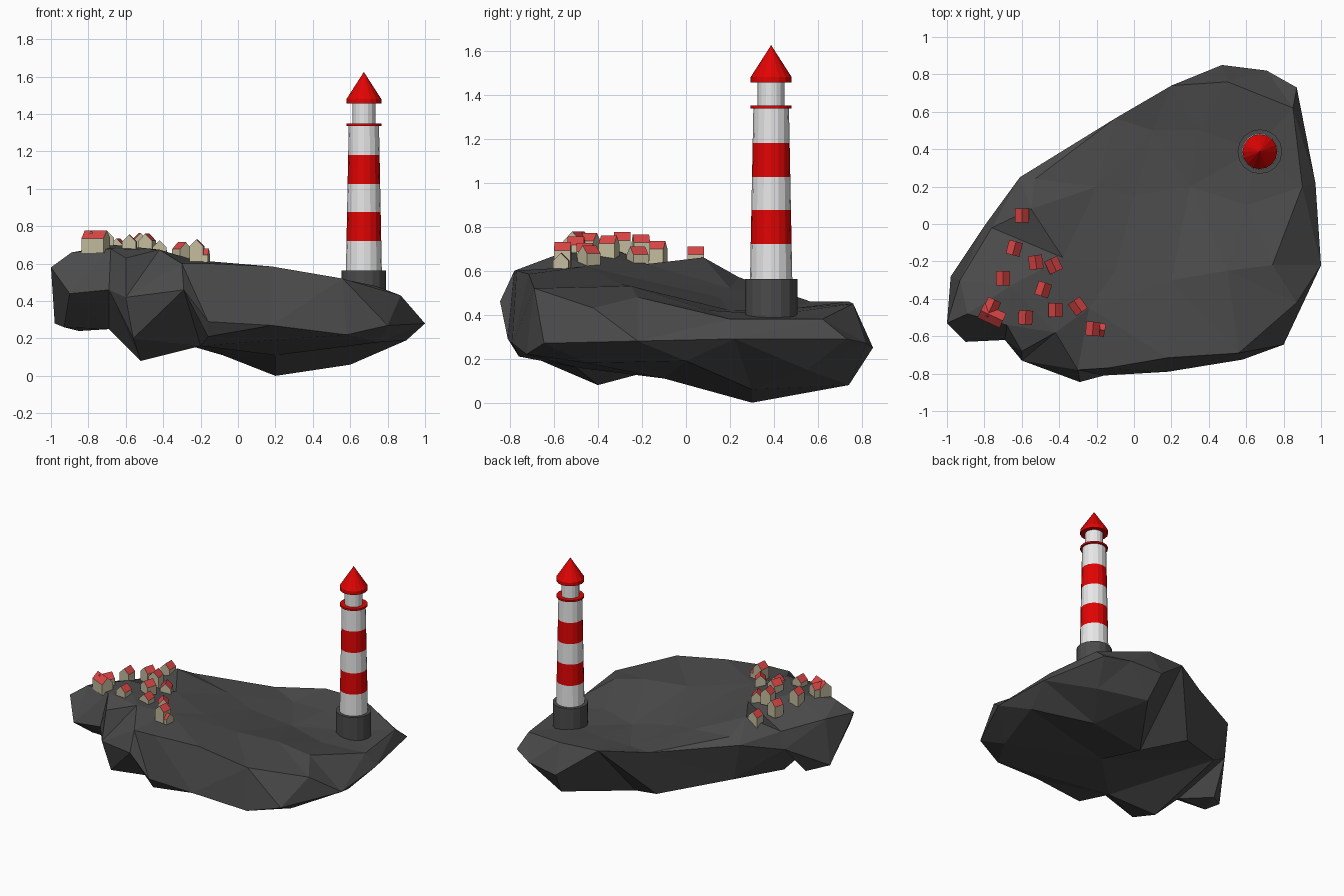
import bpy
import bmesh
from math import radians
from mathutils import Matrix, Vector
from mathutils.geometry import delaunay_2d_cdt

default_cube = bpy.data.objects.get("Cube")
if default_cube:
    bpy.data.objects.remove(default_cube)


def make_material(name, red, green, blue):
    material = bpy.data.materials.new(name)
    material.use_nodes = True
    material.diffuse_color = (red, green, blue, 1)
    shader = next(n for n in material.node_tree.nodes if n.type == "BSDF_PRINCIPLED")
    shader.inputs["Base Color"].default_value = (red, green, blue, 1)
    return material


rock_grey = make_material("rock grey", .07, .07, .07)
tower_white = make_material("tower white", .8, .8, .8)
tower_red = make_material("tower red", .75, .001, .001)
wall_cream = make_material("wall cream", .55, .5, .34)
roof_red = make_material("roof red", .7, .06, .06)


def finish(bm, name, *materials):
    """Turn a bmesh into a flat shaded object."""
    bmesh.ops.recalc_face_normals(bm, faces=bm.faces[:])
    mesh = bpy.data.meshes.new(name)
    bm.to_mesh(mesh)
    bm.free()
    for material in materials:
        mesh.materials.append(material)
    model_part = bpy.data.objects.new(name, mesh)
    bpy.context.scene.collection.objects.link(model_part)
    return model_part


# Rock: one shared waist line, with a faceted skin over and under it
waist = [
    (-1, -.53, .58), (-.9, -.63, .44), (-.69, -.62, .46), (-.6, -.73, .42),
    (-.29, -.845, .46), (-.16, -.81, .29), (.18, -.79, .27), (.58, -.725, .22),
    (.8, -.645, .27), (1, -.22, .28), (.97, .22, .29), (.87, .73, .29),
    (.71, .82, .27), (.47, .85, .25), (.2, .74, .46), (-.1, .565, .46),
    (-.61, .25, .53), (-.8, -.01, .45), (-.98, -.28, .28),
]
upper_rim = [
    (-.89, -.48, .66), (-.68, -.54, .68), (-.6, -.68, .63), (-.3, -.78, .6),
    (-.14, -.77, .6), (.18, -.715, .585), (.56, -.69, .52), (.87, -.42, .43),
    (.74, -.22, .48), (.9, .2, .38), (.85, .62, .38), (.5, .76, .45),
    (-.53, .24, .57), (-.76, -.02, .57), (-.93, -.3, .6),
]
plateau = [
    (-.66, -.33, .7), (-.42, -.58, .675), (-.38, -.18, .63), (-.55, .08, .66),
    (-.24, -.45, .62), (-.1, -.25, .57), (.2, -.3, .54), (.5, -.25, .53),
    (0, .15, .48), (-.2, .2, .52), (.3, .2, .42), (.35, .5, .43),
    (.65, .4, .4), (.6, .1, .42), (.1, .5, .43),
]
underside = [
    (.2, .3, .0), (.5, .74, .08), (.6, .3, .06), (.78, .55, .15),
    (.9, .0, .19), (.75, -.45, .18), (.3, -.65, .2), (.2, -.1, .11),
    (-.2, -.5, .16), (-.16, -.76, .21), (-.52, -.4, .08), (-.56, -.68, .2),
    (-.69, -.36, .25), (-.93, -.37, .26), (-.53, .2, .24), (-.08, .46, .11),
    (-.85, -.18, .24),
]


def add_skin(bm, waist_verts, inner_points):
    """Triangulate the area inside the waist through the inner points."""
    corners = waist_verts + [bm.verts.new(p) for p in inner_points]
    count = len(waist_verts)
    loop = [(i, (i + 1) % count) for i in range(count)]
    flat = [Vector((v.co.x, v.co.y)) for v in corners]
    result = delaunay_2d_cdt(flat, loop, [], 1, 1e-5)
    source = [ids[0] for ids in result[3]]
    for face in result[2]:
        bm.faces.new([corners[source[i]] for i in face])


bm = bmesh.new()
waist_verts = [bm.verts.new(p) for p in waist]
add_skin(bm, waist_verts, upper_rim + plateau)
add_skin(bm, waist_verts, underside)
finish(bm, "island_rock", rock_grey)


# Lighthouse: stacked round sections on a common axis
TOWER = Vector((.673, .387, 0))
SIDES = 16


def round_section(name, low, high, low_radius, high_radius, material):
    bm = bmesh.new()
    centre = TOWER + Vector((0, 0, (low + high) / 2))
    bmesh.ops.create_cone(bm, cap_ends=True, segments=SIDES, radius1=low_radius,
                          radius2=high_radius, depth=high - low,
                          matrix=Matrix.Translation(centre))
    return finish(bm, name, material)


round_section("tower_base", .34, .563, .119, .119, rock_grey)
levels = [.563, .72, .875, 1.025, 1.18, 1.337]


def tower_radius(z):
    slope = (z - levels[0]) / (levels[-1] - levels[0])
    return .096 - .015 * slope


for i, (low, high) in enumerate(zip(levels, levels[1:])):
    colour = tower_red if i % 2 else tower_white
    round_section("tower_band", low, high, tower_radius(low), tower_radius(high), colour)
round_section("gallery_ring", 1.337, 1.35, .093, .093, tower_red)
round_section("lantern_room", 1.35, 1.455, .061, .061, tower_white)
round_section("roof_rim", 1.455, 1.48, .093, .093, tower_red)
round_section("roof_cone", 1.48, 1.625, .093, 0, tower_red)


# Village: gabled houses, with the ridge along the local y axis
def house(name, x, y, top, turn, width=.075, length=.075, height=.12):
    bm = bmesh.new()
    half, rise = width / 2, width * .5
    profile = [(-half, -height), (half, -height), (half, -rise), (0, 0), (-half, -rise)]
    front = bm.faces.new([bm.verts.new((px, -length / 2, pz)) for px, pz in profile])
    new = bmesh.ops.extrude_face_region(bm, geom=[front])["geom"]
    moved = [v for v in new if isinstance(v, bmesh.types.BMVert)]
    bmesh.ops.translate(bm, verts=moved, vec=(0, length, 0))
    bmesh.ops.recalc_face_normals(bm, faces=bm.faces[:])
    for face in bm.faces:
        face.material_index = int(face.normal.z > .3)
    model_part = finish(bm, name, wall_cream, roof_red)
    model_part.location = (x, y, top)
    model_part.rotation_euler.z = radians(turn)


village = [
    (-.6, .045, .71, 0), (-.64, -.13, .735, -15), (-.525, -.205, .765, 8),
    (-.43, -.22, .71, 25), (-.7, -.29, .775, 0), (-.485, -.35, .76, -18),
    (-.58, -.5, .755, -3), (-.42, -.46, .725, 0), (-.3, -.44, .715, 35),
    (-.22, -.56, .73, -5),
]
for place in village:
    house("cottage", *place)
house("cottage_annex", -.18, -.565, .68, 80, .07, .05)
house("long_house", -.76, -.49, .778, 65, .085, .13)
house("long_house_wing", -.765, -.45, .772, -25, .075, .1)
